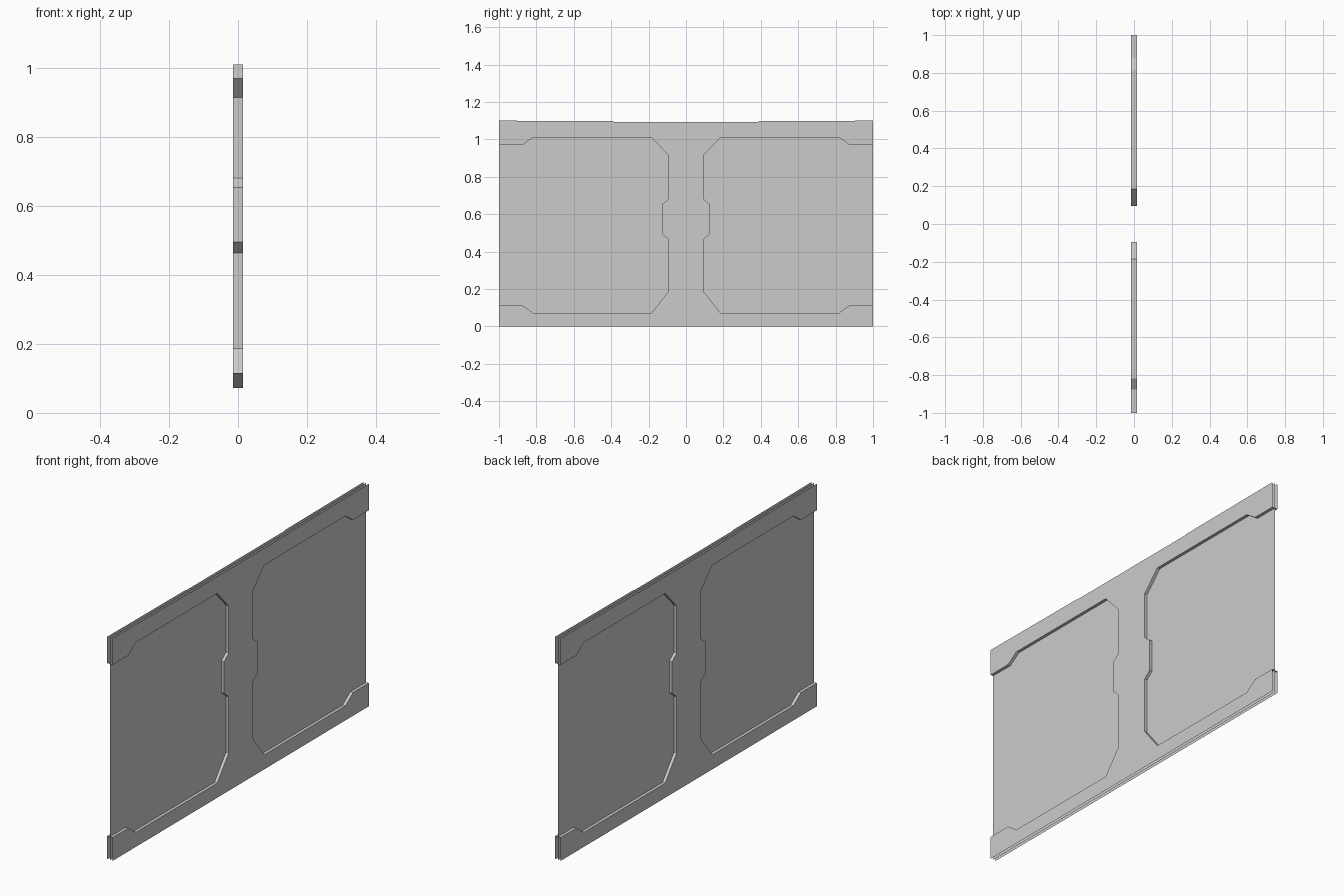
import bpy

if "Cube" in bpy.data.objects:
    bpy.data.objects.remove(bpy.data.objects["Cube"])

HALF = 0.015   # half depth of the wall section

# Edge of one recess (y, z), from the lower outer end round to the upper outer end
RECESS = [(1.0, 0.115), (0.877, 0.115), (0.818, 0.072), (0.184, 0.072),
          (0.094, 0.187), (0.094, 0.464), (0.129, 0.496), (0.129, 0.653),
          (0.094, 0.681), (0.094, 0.914), (0.184, 1.01), (0.818, 1.01),
          (0.877, 0.969), (1.0, 0.969)]
# Top edge with its very shallow dip, from +y to -y
TOP = [(1.0, 1.1), (0.39, 1.097), (0.385, 1.094),
       (-0.385, 1.094), (-0.39, 1.097), (-1.0, 1.1)]
BOTTOM = [(-1.0, 0.0), (1.0, 0.0)]


def mirror(points):
    return [(-y, z) for y, z in points]


def make_object(name, verts, faces):
    mesh = bpy.data.meshes.new(name)
    mesh.from_pydata(verts, [], faces)
    mesh.update()
    obj = bpy.data.objects.new(name, mesh)
    bpy.context.collection.objects.link(obj)
    return obj


def make_sheet(name, outline, x, flip=False):
    order = list(range(len(outline)))
    if flip:
        order.reverse()
    return make_object(name, [(x, y, z) for y, z in outline], [order])


def make_rim(name, path, flip=False):
    n = len(path)
    verts = [(x, y, z) for x in (-HALF, HALF) for y, z in path]
    faces = [(i, i + n, i + n + 1, i + 1) for i in range(n - 1)]
    if flip:
        faces = [f[::-1] for f in faces]
    return make_object(name, verts, faces)


# Frame faces on both sides of the wall
frame = BOTTOM + RECESS + TOP + mirror(RECESS)[::-1]
make_sheet("frame_face_right", frame, HALF)
make_sheet("frame_face_left", frame, -HALF, flip=True)

# Recessed panel running through the middle
make_sheet("center_panel", BOTTOM + TOP, 0.0)

# Rims joining the two frame faces around each recess
make_rim("recess_rim_back", RECESS, flip=True)
make_rim("recess_rim_front", mirror(RECESS))
